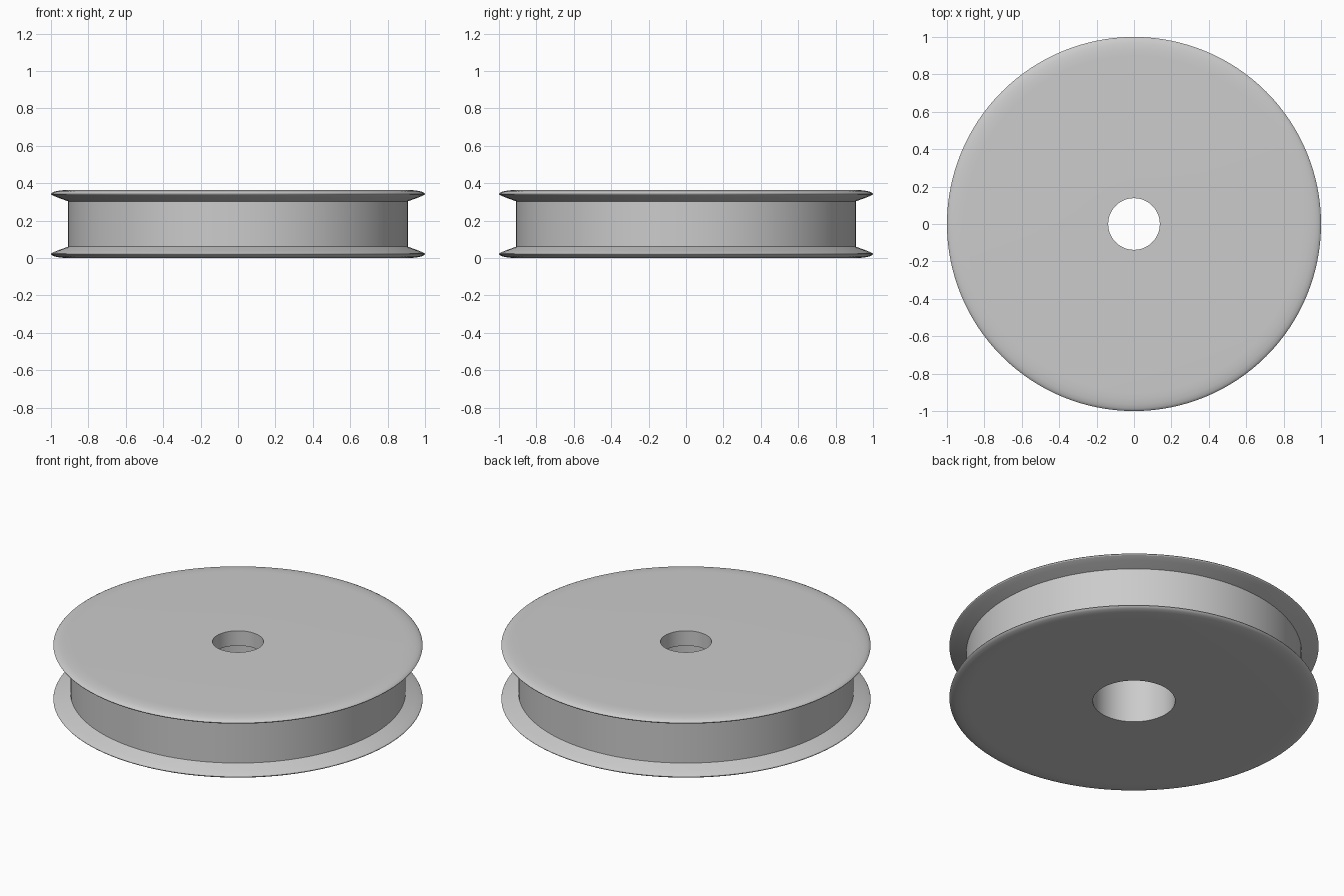
import bpy, bmesh, math

cube = bpy.data.objects.get("Cube")
if cube:
    bpy.data.objects.remove(cube, do_unlink=True)

HEIGHT = 0.364
SEGMENTS = 128

# Single grey finish
grey = bpy.data.materials.new("plain_grey")
grey.use_nodes = True
colour = (0.6, 0.6, 0.6, 1)
grey.diffuse_color = colour
grey.node_tree.nodes["Principled BSDF"].inputs["Base Color"].default_value = colour


def lathe(name, profile):
    """Spin a closed (radius, height) profile around the z axis."""
    bm = bmesh.new()
    rings = []
    for r, z in profile:
        rings.append([bm.verts.new((r * math.cos(a), r * math.sin(a), z))
                      for a in (math.tau * i / SEGMENTS for i in range(SEGMENTS))])
    for ring, following in zip(rings, rings[1:] + rings[:1]):
        for i in range(SEGMENTS):
            j = (i + 1) % SEGMENTS
            bm.faces.new((ring[i], ring[j], following[j], following[i]))
    bmesh.ops.recalc_face_normals(bm, faces=bm.faces)
    mesh = bpy.data.meshes.new(name)
    bm.to_mesh(mesh)
    bm.free()
    mesh.materials.append(grey)
    obj = bpy.data.objects.new(name, mesh)
    bpy.context.collection.objects.link(obj)
    bpy.ops.object.select_all(action='DESELECT')
    obj.select_set(True)
    bpy.context.view_layer.objects.active = obj
    bpy.ops.object.shade_smooth_by_angle(angle=math.radians(30))
    return obj


# Rounded flange rim, from the flat face to the groove wall
rim = [(0.90, 0), (0.935, 0.001), (0.965, 0.005), (0.985, 0.010), (0.996, 0.016),
       (1.0, 0.021), (0.997, 0.026), (0.985, 0.032), (0.965, 0.040), (0.908, 0.061)]
upper_rim = [(r, HEIGHT - z) for r, z in reversed(rim)]

# Stepped bore: narrow at the top, wide counterbore from below
bore = [(0.138, HEIGHT), (0.138, 0.275), (0.223, 0.275), (0.223, 0)]

lathe("grooved_wheel", rim + upper_rim + bore)
